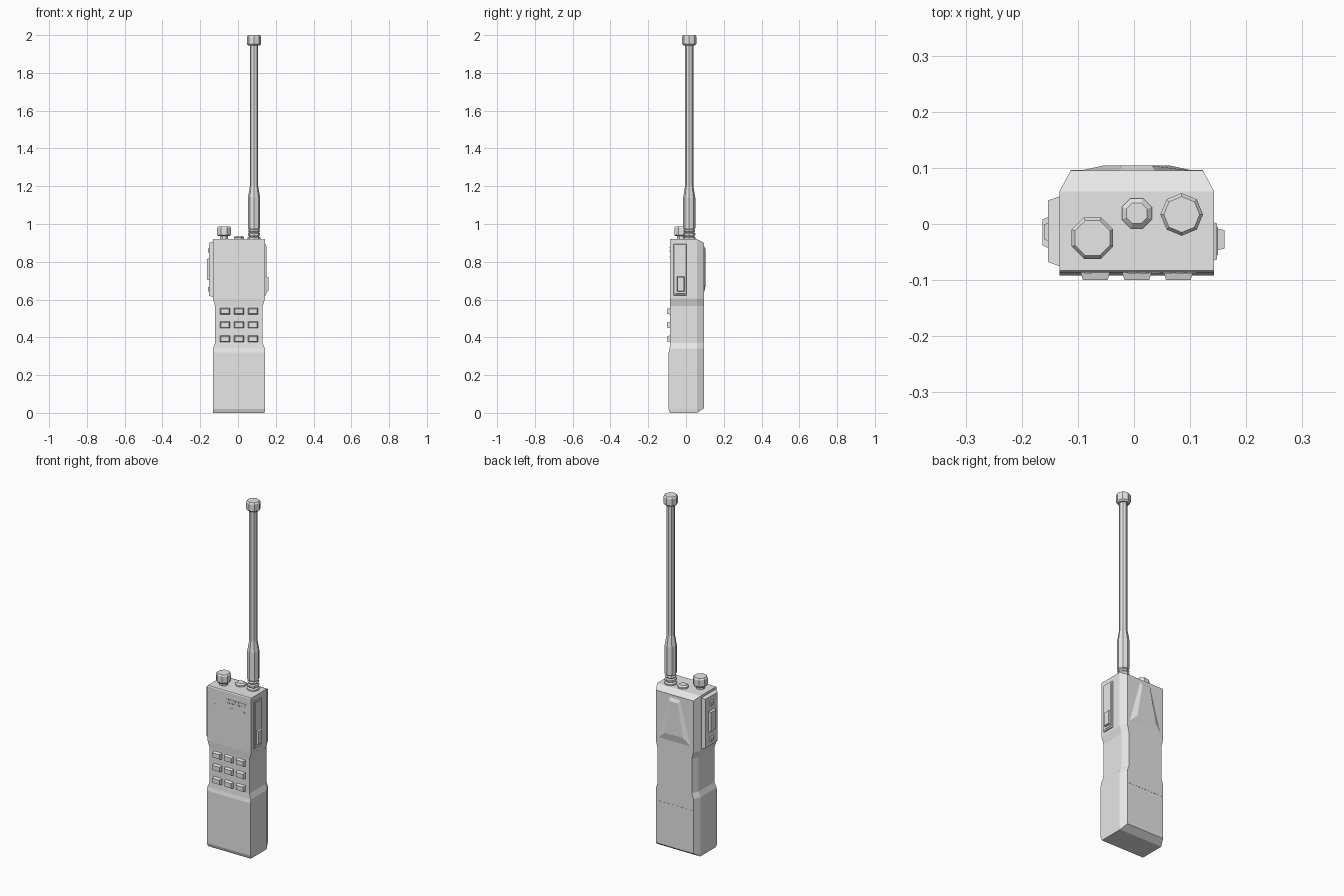
import bpy, bmesh, math
from mathutils import Vector

if "Cube" in bpy.data.objects:
    bpy.data.objects.remove(bpy.data.objects["Cube"], do_unlink=True)

GREY = (0.8, 0.8, 0.8, 1)
mat = bpy.data.materials.new("plain grey")
mat.use_nodes = True
mat.diffuse_color = GREY
mat.node_tree.nodes["Principled BSDF"].inputs["Base Color"].default_value = GREY

CX = 0.005  # body centre line


def finish(name, bm):
    bmesh.ops.recalc_face_normals(bm, faces=bm.faces)
    mesh = bpy.data.meshes.new(name)
    bm.to_mesh(mesh)
    bm.free()
    mesh.materials.append(mat)
    obj = bpy.data.objects.new(name, mesh)
    bpy.context.collection.objects.link(obj)
    return obj


def bridge(bm, rings):
    n = len(rings[0])
    for a, b in zip(rings, rings[1:]):
        for i in range(n):
            j = (i + 1) % n
            bm.faces.new((a[i], a[j], b[j], b[i]))


def lathe(name, x, y, profile, sides=8, turn=0.0):
    """Stack of polygon rings from (radius, z) pairs."""
    bm = bmesh.new()
    rings = []
    for r, z in profile:
        angles = [turn + math.tau * i / sides for i in range(sides)]
        rings.append([bm.verts.new((x + r * math.cos(a), y + r * math.sin(a), z)) for a in angles])
    bridge(bm, rings)
    bm.faces.new(rings[0])
    bm.faces.new(rings[-1])
    return finish(name, bm)


def block(name, low, high, outward=None, inset=0.0):
    """Box whose outward face is shrunk by inset on every edge."""
    low, high = Vector(low), Vector(high)
    mid, size = (low + high) / 2, high - low
    bm = bmesh.new()
    bmesh.ops.create_cube(bm, size=1)
    for v in bm.verts:
        side = v.co.copy()
        v.co = mid + Vector(side[i] * size[i] for i in range(3))
        if outward and side.dot(Vector(outward)) > 0:
            for i in range(3):
                if not outward[i]:
                    v.co[i] -= math.copysign(inset, side[i])
    return finish(name, bm)


# Body: lofted six-sided sections (z, z at back, half width, half back width, front y)
sections = [
    (0.0, 0.025, 0.136, 0.118, -0.085),
    (0.02, 0.03, 0.138, 0.118, -0.092),
    (0.32, 0.32, 0.138, 0.118, -0.092),
    (0.34, 0.34, 0.138, 0.118, -0.087),
    (0.37, 0.37, 0.126, 0.108, -0.084),
    (0.565, 0.565, 0.126, 0.108, -0.084),
    (0.605, 0.605, 0.138, 0.118, -0.086),
    (0.915, 0.895, 0.138, 0.118, -0.086),
    (0.92, 0.9, 0.138, 0.118, -0.083),
]
bm = bmesh.new()
rings = []
for z, zb, w, wb, front in sections:
    pts = [(-w, front, z), (w, front, z), (w, 0.058, z),
           (wb, 0.095, zb), (-wb, 0.095, zb), (-w, 0.058, z)]
    rings.append([bm.verts.new((CX + x, y, h)) for x, y, h in pts])
bridge(bm, rings)
for r in (rings[0], rings[-1]):
    bm.faces.new((r[0], r[1], r[2], r[5]))
    bm.faces.new((r[2], r[3], r[4], r[5]))
finish("body", bm)

# Battery seam across the back
block("battery_seam", (CX - 0.118, 0.094, 0.268), (CX + 0.118, 0.0958, 0.271))

# Raised trapezoid on the back
bm = bmesh.new()
outer = [(-0.105, 0.63), (0.105, 0.63), (0.034, 0.885), (-0.034, 0.885)]
inner = [(-0.06, 0.675), (0.06, 0.675), (0.026, 0.865), (-0.026, 0.865)]
base = [bm.verts.new((CX + x, 0.094, z)) for x, z in outer]
top = [bm.verts.new((CX + x, 0.104, z)) for x, z in inner]
bridge(bm, [base, top])
bm.faces.new(base)
bm.faces.new(top)
finish("back_ridge", bm)

# Keypad
for row, z in enumerate((0.538, 0.466, 0.392)):
    for col in range(3):
        x = CX + (col - 1) * 0.074
        block(f"key_{row}_{col}", (x - 0.028, -0.1, z - 0.019),
              (x + 0.028, -0.08, z + 0.019), (0, -1, 0), 0.006)

# Speaker slots and small front holes
for row, z in enumerate((0.873, 0.855)):
    for col in range(6):
        x = -0.005 + col * 0.021 + row * 0.004
        block(f"speaker_slot_{row}_{col}", (x - 0.007, -0.088, z - 0.004),
              (x + 0.007, -0.084, z + 0.004))
for i, x in enumerate((-0.082, 0.02, 0.098)):
    block(f"front_mark_{i}", (x - 0.006, -0.088, 0.822), (x + 0.006, -0.084, 0.829))

# Left side cover with latch
block("left_cover", (0.14, -0.066, 0.62), (0.148, 0.004, 0.895), (1, 0, 0), 0.003)
block("left_cover_panel", (0.147, -0.057, 0.63), (0.15, -0.004, 0.885), (1, 0, 0), 0.002)
block("left_latch", (0.147, -0.047, 0.642), (0.161, -0.008, 0.722), (1, 0, 0), 0.003)

# Right side talk panel with three buttons
block("right_panel", (-0.153, -0.076, 0.612), (-0.13, 0.05, 0.908), (-1, 0, 0), 0.008)
block("talk_button", (-0.163, -0.044, 0.7), (-0.15, 0.014, 0.82), (-1, 0, 0), 0.006)
for name, z in (("upper_side_button", 0.86), ("lower_side_button", 0.655)):
    block(name, (-0.16, -0.032, z - 0.015), (-0.15, 0.004, z + 0.015), (-1, 0, 0), 0.005)

# Antenna: threaded foot, sleeve, shaft, cap
AX, AY = 0.085, 0.017
lathe("antenna_foot", AX, AY, [(0.034, 0.915), (0.034, 0.928), (0.026, 0.934), (0.032, 0.942),
                               (0.032, 0.95), (0.026, 0.956), (0.032, 0.964), (0.026, 0.972),
                               (0.026, 0.985)])
lathe("antenna_sleeve", AX, AY, [(0.028, 0.972), (0.032, 0.98), (0.032, 1.14), (0.022, 1.2)])
lathe("antenna_shaft", AX, AY, [(0.022, 1.19), (0.022, 1.955)])
lathe("antenna_cap", AX, AY, [(0.03, 1.945), (0.038, 1.953), (0.038, 1.992), (0.032, 2.0)])

# Top controls
FLAT = math.pi / 8
lathe("volume_stem", -0.074, -0.025, [(0.024, 0.915), (0.024, 0.945)], turn=FLAT)
lathe("volume_knob", -0.074, -0.025, [(0.034, 0.936), (0.04, 0.943), (0.04, 0.98), (0.034, 0.988)],
      turn=FLAT)
lathe("top_button", 0.005, 0.019, [(0.029, 0.915), (0.029, 0.929), (0.02, 0.937)], turn=FLAT)
